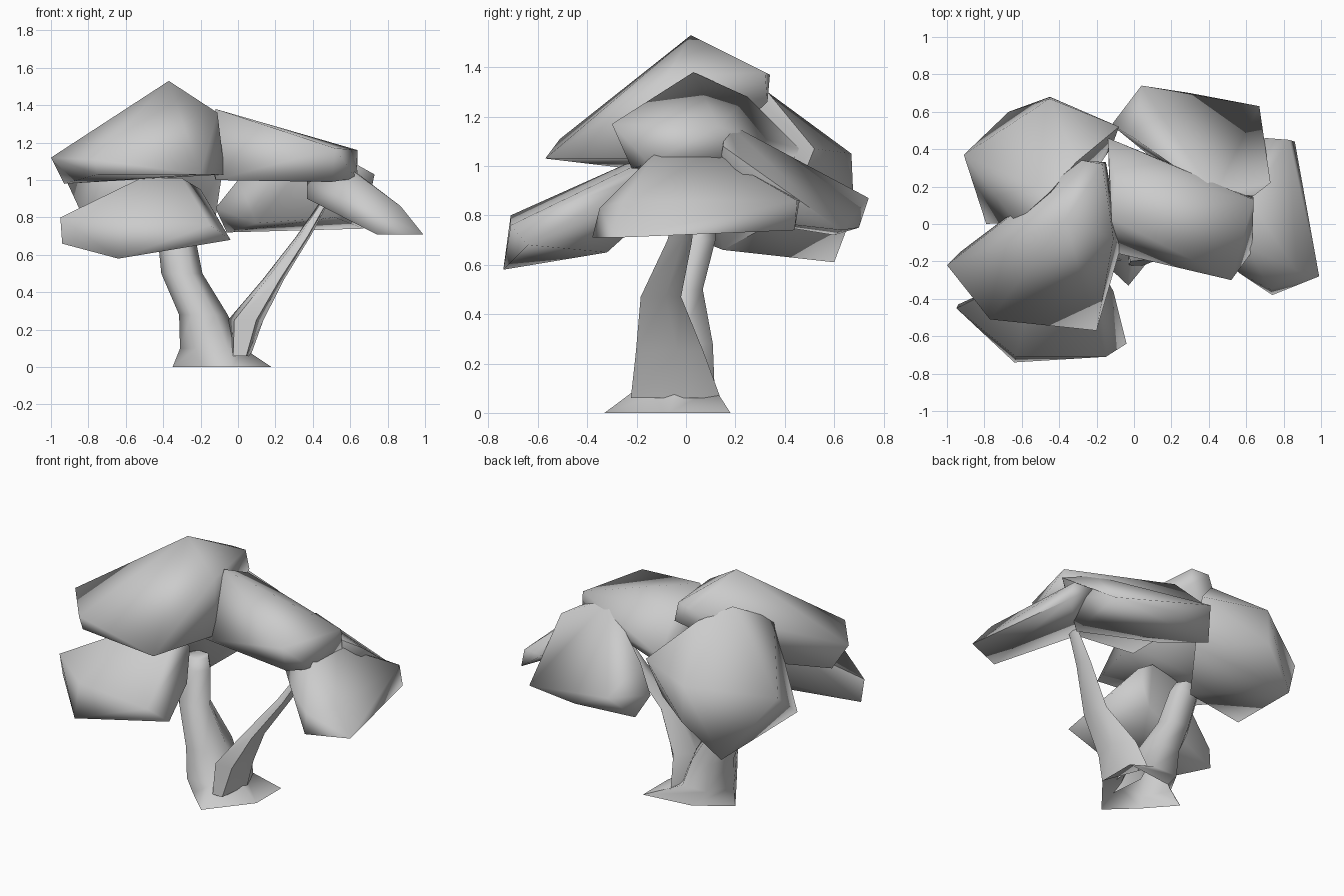
import bpy, bmesh
from math import cos, sin, pi, radians

if "Cube" in bpy.data.objects:
    bpy.data.objects.remove(bpy.data.objects["Cube"])


def finish(name, bm, angle):
    bmesh.ops.recalc_face_normals(bm, faces=bm.faces[:])
    me = bpy.data.meshes.new(name)
    bm.to_mesh(me)
    bm.free()
    ob = bpy.data.objects.new(name, me)
    bpy.context.collection.objects.link(ob)
    bpy.ops.object.select_all(action='DESELECT')
    ob.select_set(True)
    bpy.context.view_layer.objects.active = ob
    bpy.ops.object.shade_smooth_by_angle(angle=radians(angle))
    return ob


def limb(name, rings, n=6, turn=0.0, foot=None):
    """Tapered tube, open below, through rings of x, y, z, x radius, y radius.
    An optional foot outline on the ground flares out below the first ring."""
    bm = bmesh.new()
    loops = [[bm.verts.new((x + rx * cos(2 * pi * i / n + turn),
                            y + ry * sin(2 * pi * i / n + turn), z))
              for i in range(n)] for x, y, z, rx, ry in rings]
    if foot:
        loops.insert(0, [bm.verts.new((x, y, 0)) for x, y in foot])
    for a, b in zip(loops, loops[1:]):
        for i in range(n):
            j = (i + 1) % n
            bm.faces.new((a[i], a[j], b[j], b[i]))
    bm.faces.new(loops[-1])
    return finish(name, bm, 70)


def clump(name, *corners):
    """Leaf mass: a faceted boulder wrapped around a few corner points."""
    bm = bmesh.new()
    for c in corners:
        bm.verts.new(c)
    res = bmesh.ops.convex_hull(bm, input=bm.verts[:])
    junk = {g for k in ("geom_interior", "geom_unused") for g in res[k]
            if isinstance(g, bmesh.types.BMVert)}
    bmesh.ops.delete(bm, geom=list(junk), context='VERTS')
    return finish(name, bm, 85)


# Trunk leaning left, and the thinner branch reaching right
limb("trunk", [(-.14, -.04, .10, .17, .18), (-.185, -.03, .28, .13, .16),
               (-.30, -.01, .5, .11, .09), (-.33, .05, .70, .10, .08),
               (-.33, .07, .76, .07, .06)],
     foot=[(.18, -.07), (.18, .18), (-.14, .14), (-.35, 0), (-.2, -.17), (-.03, -.33)])
limb("branch", [(.01, -.06, .06, .06, .2), (.04, -.08, .25, .1, .15),
                (.19, -.11, .47, .06, .09), (.35, -.03, .70, .04, .055),
                (.46, .0, .88, .025, .035)], n=5, turn=.3)

# Leaf masses
clump("crown_leaves",
      (-1, -.22, 1.12), (-.93, -.15, .98), (-.77, -.51, 1.11), (-.75, -.5, 1.03),
      (-.2, -.57, 1.03), (-.07, -.12, 1.03), (-.11, -.08, 1.36), (-.37, .02, 1.53),
      (-.17, .32, 1.38), (-.28, .34, 1.37), (-.15, .33, 1.26), (-.6, .08, 1.02))
clump("upper_right_leaves",
      (-.12, .03, 1.38), (-.12, -.15, 1.0), (.52, -.30, 1.17), (.5, -.22, .99),
      (.63, -.15, 1.01), (.64, .14, 1.03), (.64, .13, 1.16), (-.14, .46, 1.07),
      (-.12, .42, 1.0), (.22, .28, 1.13), (-.1, .25, 1.28))
clump("back_right_leaves",
      (.04, .74, .87), (-.12, .53, .85), (-.06, .6, .72), (.67, .63, .74),
      (.3, .7, .75), (.73, .22, 1.03), (.7, .24, .9), (.64, .15, 1.08),
      (.43, .16, 1.18), (.0, .46, 1.0), (.52, .1, .8), (.1, .35, .77))
clump("right_leaves",
      (.6, -.12, 1.06), (.62, .12, 1.05), (.37, .0, 1.0), (.37, -.05, .9),
      (.56, -.26, .9), (.74, -.38, .71), (.99, -.28, .71), (.87, -.25, .86),
      (.73, -.35, .83), (.7, .46, .86), (.83, .45, .86), (.86, .44, .74))
clump("front_left_leaves",
      (-.95, -.45, .8), (-.94, -.43, .66), (-.64, -.74, .58), (-.63, -.71, .8),
      (-.15, -.71, .76), (-.04, -.64, .68), (-.11, -.36, .8), (-.2, -.2, .95),
      (-.3, -.19, 1.01), (-.52, -.24, 1.01), (-.35, -.32, .65), (-.3, -.22, .74))
clump("back_left_leaves",
      (-.08, .52, 1.07), (-.12, .41, .8), (-.45, .17, 1.37), (-.31, .33, 1.3),
      (-.63, .01, 1.28), (-.79, .0, .72), (-.91, .37, .98), (-.67, .6, .61),
      (-.45, .68, .82), (-.45, .67, 1.05), (-.3, .15, .66))
